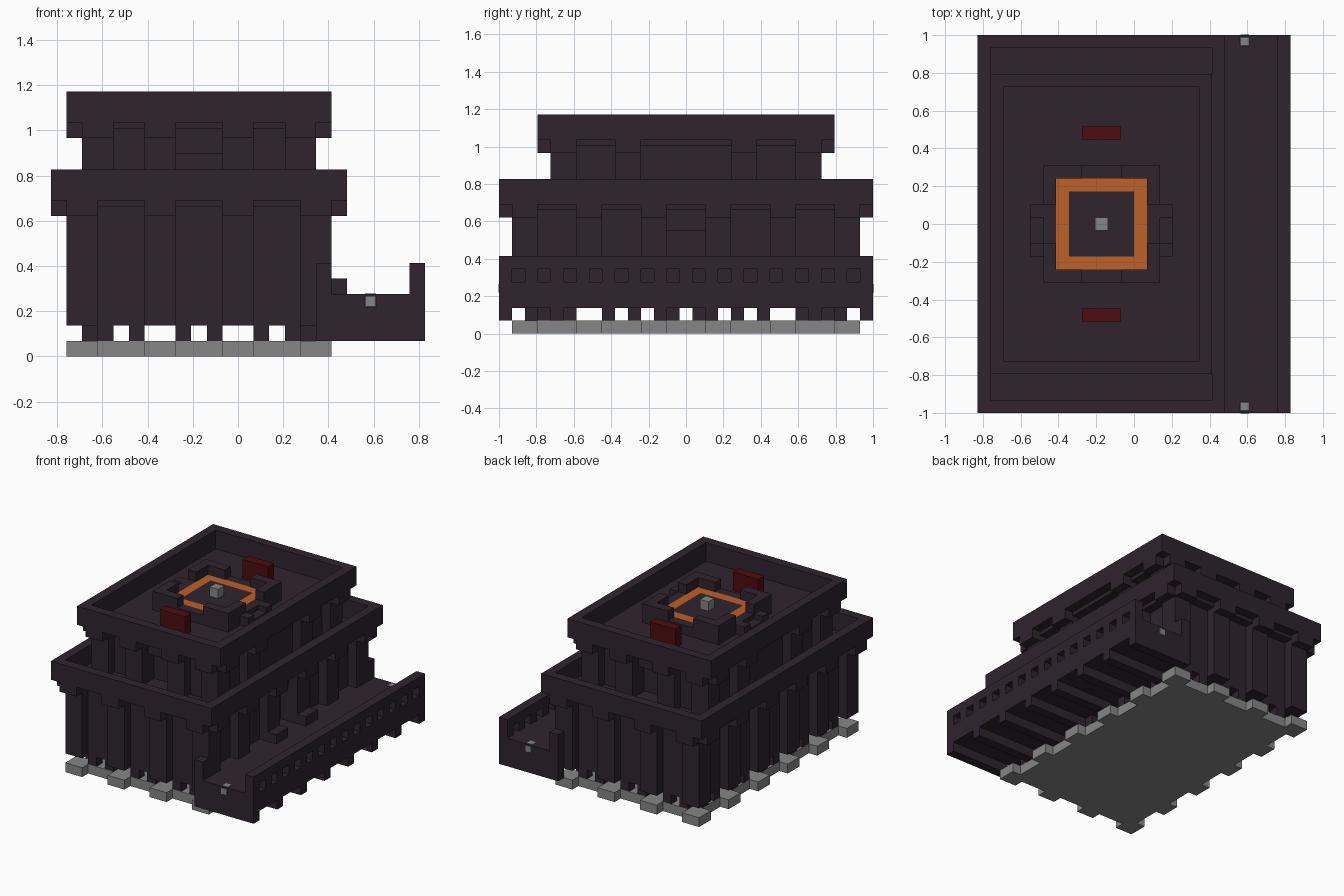
import bpy
import bmesh
from mathutils import Vector

old = bpy.data.objects.get("Cube")
if old:
    bpy.data.objects.remove(old, do_unlink=True)

U = 2 / 29                       # one building block
W, L = 19, 29                    # block size of the hall, used for mirroring


def material(name, rgb):
    m = bpy.data.materials.new(name)
    m.use_nodes = True
    m.diffuse_color = (*rgb, 1)
    m.node_tree.nodes["Principled BSDF"].inputs["Base Color"].default_value = (*rgb, 1)
    return m


DARK = material("dark_brick", (0.028, 0.017, 0.027))
GREY = material("grey_stone", (0.24, 0.24, 0.24))
ORANGE = material("orange_glow", (0.52, 0.115, 0.02))
RED = material("deep_red", (0.075, 0.004, 0.005))


def part(name, mat, boxes, bevel=0):
    """One object from boxes given as x0, x1, y0, y1, z0, z1 in blocks."""
    bm = bmesh.new()
    for x0, x1, y0, y1, z0, z1 in boxes:
        lo = Vector((x0 - 12, y0 - L / 2, z0)) * U
        hi = Vector((x1 - 12, y1 - L / 2, z1)) * U
        for v in bmesh.ops.create_cube(bm, size=1)["verts"]:
            v.co = [(a + b) / 2 + c * (b - a) for a, b, c in zip(lo, hi, v.co)]
    if bevel:
        bmesh.ops.bevel(bm, geom=bm.edges[:], offset=bevel * U, segments=1, affect="EDGES")
    me = bpy.data.meshes.new(name)
    bm.to_mesh(me)
    bm.free()
    me.materials.append(mat)
    ob = bpy.data.objects.new(name, me)
    bpy.context.collection.objects.link(ob)
    return ob


def mirror_x(boxes):
    return boxes + [(W - b, W - a, *r) for a, b, *r in boxes]


def mirror_y(boxes):
    return boxes + [(a, b, L - d, L - c, *r) for a, b, c, d, *r in boxes]


def ring(x0, x1, y0, y1, z0, z1):
    """A frame one block thick, without overlapping corners."""
    return [(x0, x1, y0, y0 + 1, z0, z1), (x0, x1, y1 - 1, y1, z0, z1),
            (x0, x0 + 1, y0 + 1, y1 - 1, z0, z1), (x1 - 1, x1, y0 + 1, y1 - 1, z0, z1)]


def edge_blocks(xs, ys, x, y, z0, z1):
    """Blocks along all four sides at distance x and y from the hall edges."""
    return (mirror_y([(a, b, y, y + 1, z0, z1) for a, b in xs])
            + mirror_x([(x, x + 1, a, b, z0, z1) for a, b in ys]))


# Foundation with projecting feet
feet_x = [(i, i + 2) for i in range(1, 18, 5)]
feet_y = [(j, j + 2) for j in range(1, 28, 5)]
part("foundation", GREY, [(2, 17, 2, 27, 0, 1)] + edge_blocks(feet_x, feet_y, 1, 1, 0, 1))

# Lower hall: recessed walls with a doorway on the terrace side
part("lower_walls", DARK, [
    (2, 16, 2, 27, 2, 10), (16, 17, 2, 13, 2, 10), (16, 17, 16, 27, 2, 10),
    (16, 17, 13, 16, 2, 4), (16, 17, 13, 16, 8, 10)])
stub_x = [(i + k, i + k + 1) for i in (3, 8, 13) for k in (0, 2)]
stub_y = [(j + k, j + k + 1) for j in range(3, 27, 5) for k in (0, 2)]
part("wall_stubs", DARK, edge_blocks(stub_x, stub_y, 2, 2, 1, 2))
part("lower_pillars", DARK, edge_blocks(feet_x, feet_y, 1, 1, 2, 10))
part("lower_brackets", DARK, edge_blocks(feet_x, feet_y, 0, 0, 9, 10))
part("lower_parapet", DARK, ring(0, 19, 0, 29, 10, 12))
part("lower_roof", DARK, [(1, 18, 1, 28, 9.6, 10)])

# Upper hall: doorways at front and back
upper_x = [(2, 4), (6, 8), (11, 13), (15, 17)]
upper_y = [(4, 6), (9, 11), (18, 20), (23, 25)]
part("upper_walls", DARK, [(3, 16, 6, 23, 10, 15)] + mirror_y([
    (3, 8, 5, 6, 10, 15), (11, 16, 5, 6, 10, 15), (8, 11, 5, 6, 13, 15)]))
part("upper_pillars", DARK, edge_blocks(upper_x, upper_y, 2, 4, 10, 15))
part("upper_brackets", DARK, edge_blocks(upper_x, upper_y, 1, 3, 14, 15))
part("upper_parapet", DARK, ring(1, 18, 3, 26, 15, 17))
part("upper_roof", DARK, [(2, 17, 4, 25, 14.6, 15)])

# Rooftop shrine
part("shrine_platform", DARK, [(7, 12, 12, 17, 15, 16)])
part("glowing_ring", ORANGE, ring(6, 13, 11, 18, 15, 16))
part("shrine_corners", DARK, mirror_x(mirror_y([(5, 8, 10, 11, 15, 17), (5, 6, 11, 13, 15, 17)])))
part("shrine_sills", DARK, mirror_y([(8, 11, 10, 11, 15, 16)])
     + mirror_x([(5, 6, 13, 16, 15, 16)]))
part("shrine_steps", DARK, mirror_x([(4, 5, 12, 13, 15, 16), (4, 5, 15, 16, 15, 16),
                                     (4, 5, 13, 15, 15, 15.5)]))
part("shrine_stone", GREY, [(9, 10, 14, 15, 16, 17)])
part("red_blocks", RED, mirror_y([(8, 11, 7, 8, 15, 17)]))

# Side terrace with ribs beneath and a pierced outer wall
part("terrace_floor", DARK, [(17, 24, 0, 29, 2, 4)])
part("terrace_ribs", DARK, [(17, 24, j, j + 1, 1, 2) for j in range(0, 29, 4)])
part("terrace_wall", DARK, [(23, 24, 0, 29, 5, 6)]
     + [(23, 24, j, j + 1, 4, 5) for j in range(0, 29, 2)])
part("terrace_posts", DARK, mirror_y([(17, 18, 0, 1, 4, 6)]))
part("door_side_blocks", DARK, mirror_y([(18, 19, 11, 13, 4, 5)]))
part("drain_stones", GREY, mirror_y([(19.97, 21.03, -0.03, 1, 3, 4.03)]), bevel=0.2)
